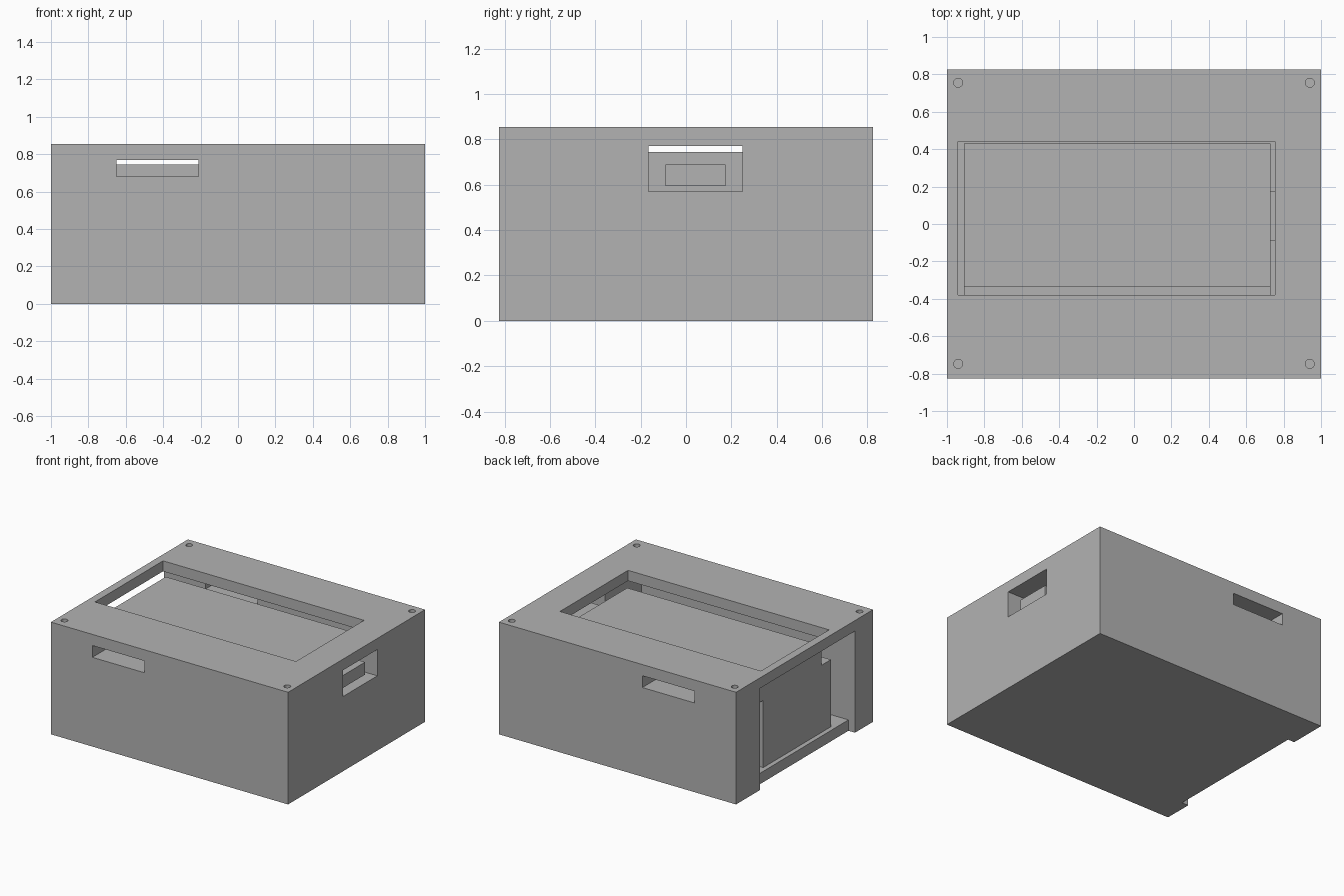
import bpy, bmesh
from mathutils import Matrix

if "Cube" in bpy.data.objects:
    bpy.data.objects.remove(bpy.data.objects["Cube"])

grey = bpy.data.materials.new("plain grey")
grey.diffuse_color = (0.45, 0.45, 0.45, 1)
grey.use_nodes = True
grey.node_tree.nodes["Principled BSDF"].inputs["Base Color"].default_value = grey.diffuse_color


def finish(name, bm):
    mesh = bpy.data.meshes.new(name)
    bm.to_mesh(mesh)
    bm.free()
    mesh.materials.append(grey)
    ob = bpy.data.objects.new(name, mesh)
    bpy.context.collection.objects.link(ob)
    return ob


def box(name, x0, x1, y0, y1, z0, z1):
    bm = bmesh.new()
    bmesh.ops.create_cube(bm, size=1)
    for v in bm.verts:
        v.co = ((x0 + x1) / 2 + v.co.x * (x1 - x0),
                (y0 + y1) / 2 + v.co.y * (y1 - y0),
                (z0 + z1) / 2 + v.co.z * (z1 - z0))
    return finish(name, bm)


def cylinder(name, x, y, z0, z1, r):
    bm = bmesh.new()
    bmesh.ops.create_cone(bm, cap_ends=True, segments=32, radius1=r, radius2=r,
                          depth=z1 - z0, matrix=Matrix.Translation((x, y, (z0 + z1) / 2)))
    return finish(name, bm)


def cut(target, cutter):
    mod = target.modifiers.new("cut", 'BOOLEAN')
    mod.operation = 'DIFFERENCE'
    mod.solver = 'EXACT'
    mod.object = cutter
    bpy.context.view_layer.objects.active = target
    bpy.ops.object.modifier_apply(modifier=mod.name)
    bpy.data.objects.remove(cutter)


# Housing block with an open left end
housing = box("housing", -1, 1, -0.825, 0.825, 0, 0.855)
cut(housing, box("cavity_cutter", -1.1, 0.80, -0.607, 0.535, 0.083, 0.775))
cut(housing, box("floor_setback_cutter", -1.2, -0.945, -0.607, 0.535, -0.1, 0.775))

# Window in the top
cut(housing, box("window_cutter", -0.94, 0.755, -0.38, 0.44, 0.7, 1))

# Slots through front and back, and the port opening on the right
cut(housing, box("slot_cutter", -0.65, -0.21, -1, 1, 0.68, 0.77))
cut(housing, box("port_cutter", 0.7, 1.1, -0.165, 0.25, 0.57, 0.77))

# Blind screw holes at the top corners
for x in (-0.94, 0.94):
    for y in (-0.748, 0.755):
        cut(housing, cylinder("hole_cutter", x, y, 0.6, 1, 0.024))

# Inner pedestal, and the panel lying on it
box("pedestal", -0.91, 0.73, -0.445, 0.37, 0.083, 0.595)
box("panel", -0.91, 0.73, -0.335, 0.43, 0.595, 0.745)

# Plug reaching out through the right opening
box("plug", 0.73, 0.95, -0.09, 0.175, 0.595, 0.69)
